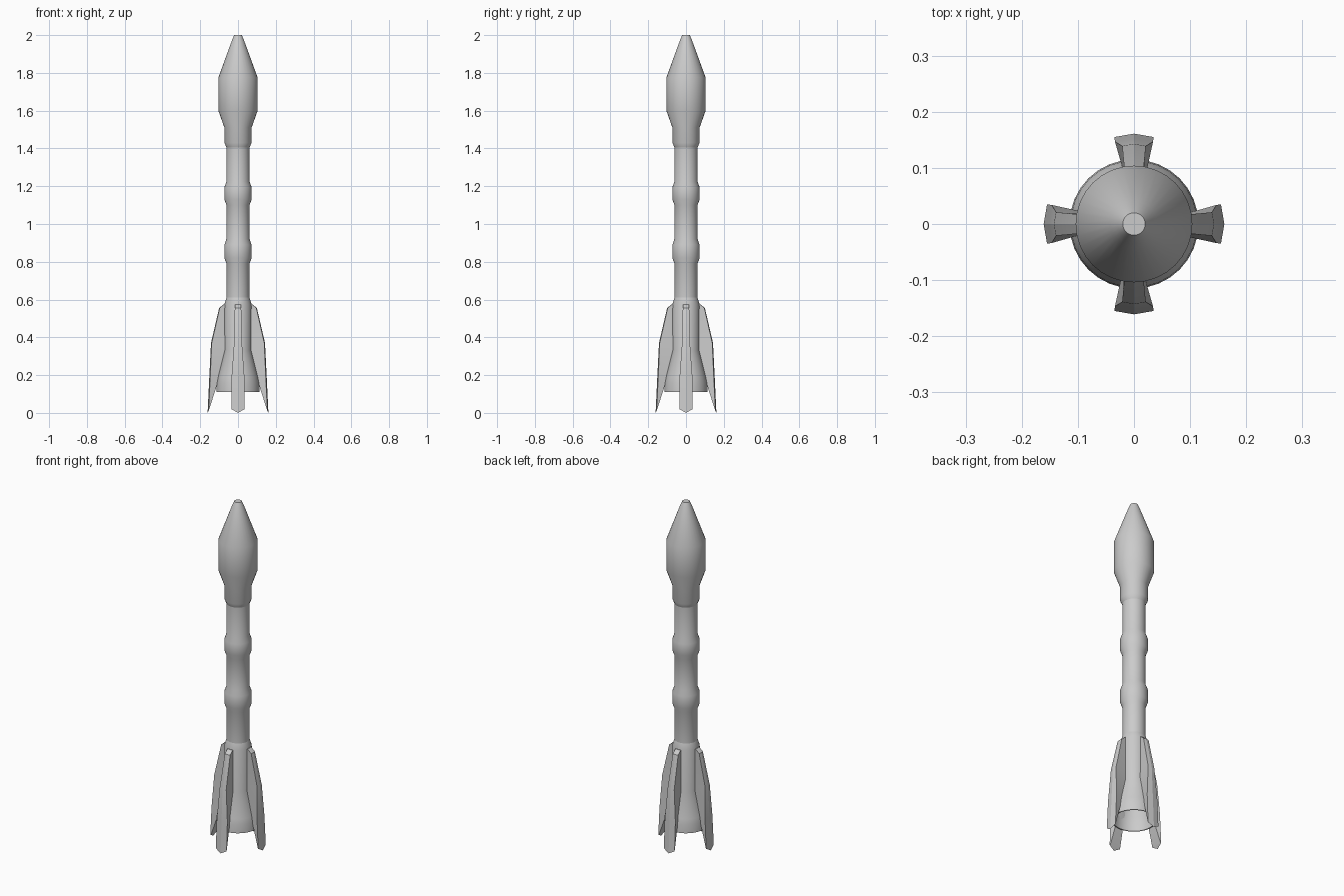
import bpy, bmesh, math
from mathutils import Matrix, Vector

cube = bpy.data.objects.get("Cube")
if cube:
    bpy.data.objects.remove(cube, do_unlink=True)

grey = bpy.data.materials.new("light_grey")
grey.use_nodes = True
grey.diffuse_color = (0.6, 0.6, 0.6, 1)
grey.node_tree.nodes["Principled BSDF"].inputs["Base Color"].default_value = (0.6, 0.6, 0.6, 1)


def finish(name, bm, angle):
    """Turn a bmesh into a named object with smooth shading below the angle."""
    bmesh.ops.recalc_face_normals(bm, faces=bm.faces)
    mesh = bpy.data.meshes.new(name)
    bm.to_mesh(mesh)
    bm.free()
    mesh.materials.append(grey)
    obj = bpy.data.objects.new(name, mesh)
    bpy.context.collection.objects.link(obj)
    bpy.ops.object.select_all(action='DESELECT')
    obj.select_set(True)
    bpy.context.view_layer.objects.active = obj
    bpy.ops.object.shade_smooth_by_angle(angle=math.radians(angle))
    return obj


def lathe(name, profile, steps=32):
    """Spin a (radius, height) profile around the z axis."""
    bm = bmesh.new()
    verts = [bm.verts.new((r, 0, z)) for r, z in profile]
    edges = [bm.edges.new(pair) for pair in zip(verts, verts[1:])]
    bmesh.ops.spin(bm, geom=verts + edges, cent=(0, 0, 0), axis=(0, 0, 1),
                   angle=math.tau, steps=steps, use_duplicate=False)
    bmesh.ops.remove_doubles(bm, verts=bm.verts, dist=0.0005)
    return finish(name, bm, 30)


TUBE, BAND = 0.061, 0.072


def collar(top, bottom):
    """Profile points of a raised band around the tube."""
    return [(TUBE, top), (BAND, top - 0.03), (BAND, bottom + 0.03), (TUBE, bottom)]


# Payload fairing and its lower collar
lathe("nose_fairing", [(0, 2.0), (0.02, 2.0), (0.029, 1.98), (0.042, 1.945), (0.104, 1.775),
                       (0.104, 1.6), (BAND, 1.51), (BAND, 1.43), (TUBE, 1.405)])

# Tube with two raised bands
lathe("body_tube", [(TUBE, 1.405)] + collar(1.225, 1.1) + collar(0.92, 0.79) + [(TUBE, 0.61)])

# Flared engine skirt, hollow from below
lathe("engine_skirt", [(TUBE, 0.61), (BAND, 0.575), (BAND, 0.33), (0.107, 0.19), (0.113, 0.16),
                       (0.115, 0.11), (0.110, 0.11), (0.107, 0.16), (0.101, 0.19),
                       (0.066, 0.33), (0, 0.33)])

# Fin sections: height, inner radius, inner half width, corner radius, corner half width, ridge
sections = [(0.575, 0.06, 0.015, 0.074, 0.017, 0.002),
            (0.555, 0.06, 0.015, 0.097, 0.017, 0.003),
            (0.37, 0.06, 0.015, 0.139, 0.021, 0.004),
            (0.19, 0.098, 0.02, 0.147, 0.034, 0.005),
            (0.02, 0.152, 0.033, 0.155, 0.035, 0.006)]


def fin(name, turn):
    bm = bmesh.new()
    rings = []
    for z, ri, wi, ro, wo, ridge in sections:
        points = [(ri, -wi), (ro, -wo), (ro + ridge, 0), (ro, wo), (ri, wi)]
        rings.append([bm.verts.new((x, y, z)) for x, y in points])
    # The ridge ends in a slightly lower point
    rings[-1][2].co.z = 0
    for a, b in zip(rings, rings[1:]):
        for i in range(5):
            j = (i + 1) % 5
            bm.faces.new((a[i], a[j], b[j], b[i]))
    bm.faces.new(rings[0])
    bm.faces.new(rings[-1])
    bmesh.ops.rotate(bm, verts=bm.verts, cent=Vector(), matrix=Matrix.Rotation(turn, 3, 'Z'))
    finish(name, bm, 15)


# Four fins around the skirt
for k, side in enumerate(("left", "back", "right", "front")):
    fin(side + "_fin", k * math.pi / 2)
